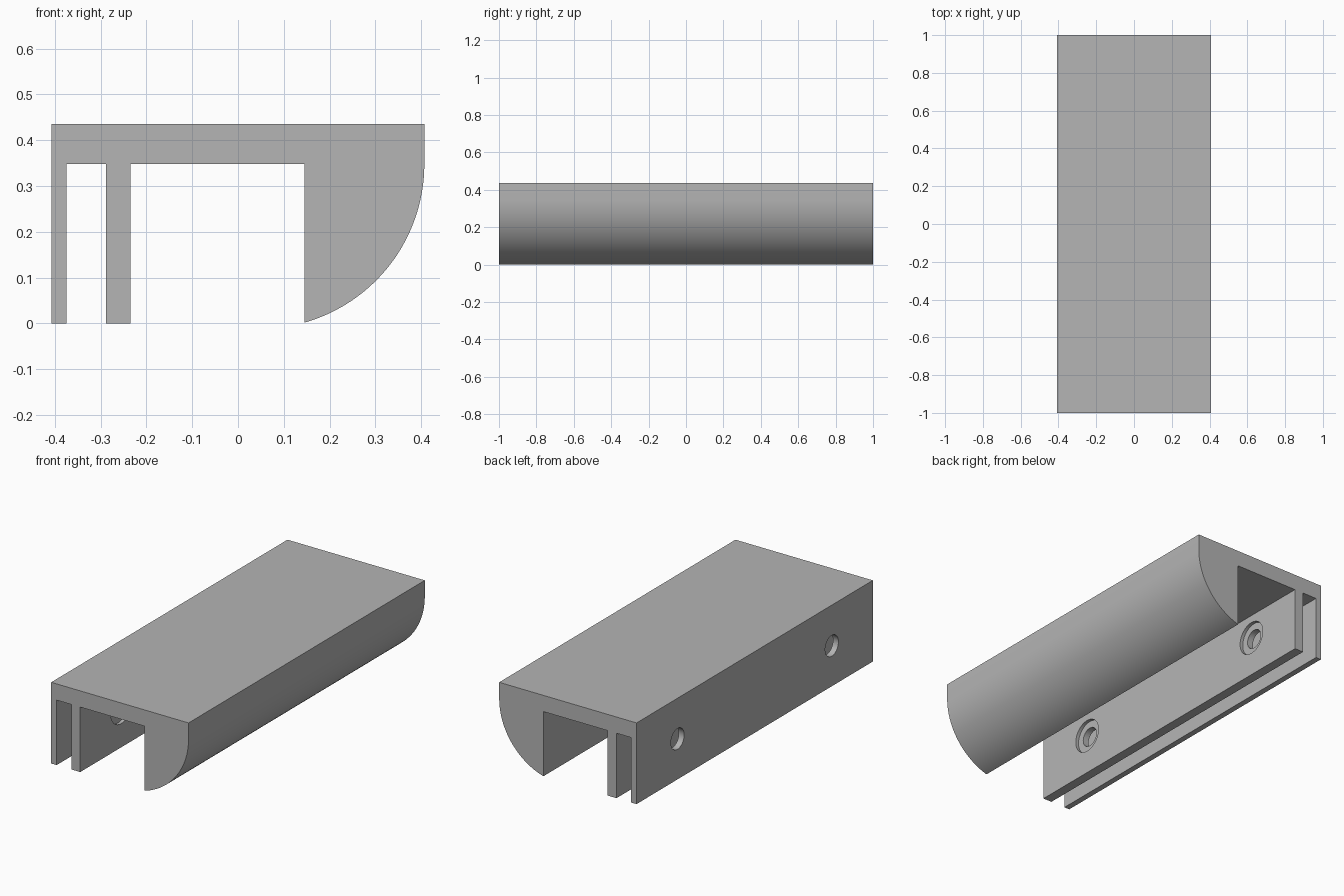
import bpy
import bmesh
from math import asin, cos, sin, pi, radians

cube = bpy.data.objects.get("Cube")
if cube:
    bpy.data.objects.remove(cube, do_unlink=True)

grey = bpy.data.materials.new("plain grey")
grey.use_nodes = True
grey.diffuse_color = (0.46, 0.46, 0.46, 1)
grey.node_tree.nodes["Principled BSDF"].inputs["Base Color"].default_value = grey.diffuse_color

HEIGHT, SIDE, CEILING = 0.435, 0.407, 0.348
LIP = 0.145                       # inner face of the rounded lip
RADIUS, ARC_STEPS = 0.36, 32
HOLE_Z = 0.217


def extrude_profile(name, points, length):
    """Closed x-z outline swept along y, centred on y = 0."""
    bm = bmesh.new()
    face = bm.faces.new([bm.verts.new((x, -length / 2, z)) for x, z in points])
    result = bmesh.ops.extrude_face_region(bm, geom=[face])
    moved = [v for v in result["geom"] if isinstance(v, bmesh.types.BMVert)]
    bmesh.ops.translate(bm, vec=(0, length, 0), verts=moved)
    bmesh.ops.recalc_face_normals(bm, faces=bm.faces[:])
    mesh = bpy.data.meshes.new(name)
    bm.to_mesh(mesh)
    bm.free()
    mesh.materials.append(grey)
    obj = bpy.data.objects.new(name, mesh)
    bpy.context.collection.objects.link(obj)
    return obj


def drill(target, x_start, x_end, radius, y):
    """Cut a round hole along x."""
    bpy.ops.mesh.primitive_cylinder_add(
        vertices=48, radius=radius, depth=x_end - x_start,
        location=((x_start + x_end) / 2, y, HOLE_Z), rotation=(0, pi / 2, 0))
    cutter = bpy.context.object
    cutter.name = "hole_cutter"
    cutter.hide_render = True
    cutter.data.materials.append(grey)
    cut = target.modifiers.new("hole", 'BOOLEAN')
    cut.operation, cut.solver, cut.object = 'DIFFERENCE', 'EXACT', cutter
    bpy.context.view_layer.objects.active = target
    bpy.ops.object.modifier_apply(modifier=cut.name)
    bpy.data.objects.remove(cutter, do_unlink=True)


# Rounded lip, from its bottom tip up to the vertical side
centre_x = SIDE - RADIUS
tip = asin((LIP - centre_x) / RADIUS)
angles = [tip + (pi / 2 - tip) * i / ARC_STEPS for i in range(ARC_STEPS + 1)]
lip_arc = [(centre_x + RADIUS * sin(a), CEILING - RADIUS * cos(a)) for a in angles]

# Thin outer wall, slot, inner wall, wide channel, lip and top
outline = [(-SIDE, HEIGHT), (-SIDE, 0), (-0.375, 0), (-0.375, CEILING),
           (-0.288, CEILING), (-0.288, 0), (-0.235, 0), (-0.235, CEILING),
           (LIP, CEILING)] + lip_arc + [(SIDE, HEIGHT)]
rail = extrude_profile("channel_rail", outline, 2)

# Screw holes through both walls, recessed on the channel side
for y in (-0.653, 0.653):
    drill(rail, -0.45, -0.33, 0.056, y)
    drill(rail, -0.33, -0.2, 0.052, y)
    drill(rail, -0.253, -0.2, 0.09, y)

bpy.ops.object.select_all(action='DESELECT')
rail.select_set(True)
bpy.context.view_layer.objects.active = rail
bpy.ops.object.shade_smooth_by_angle(angle=radians(30))
